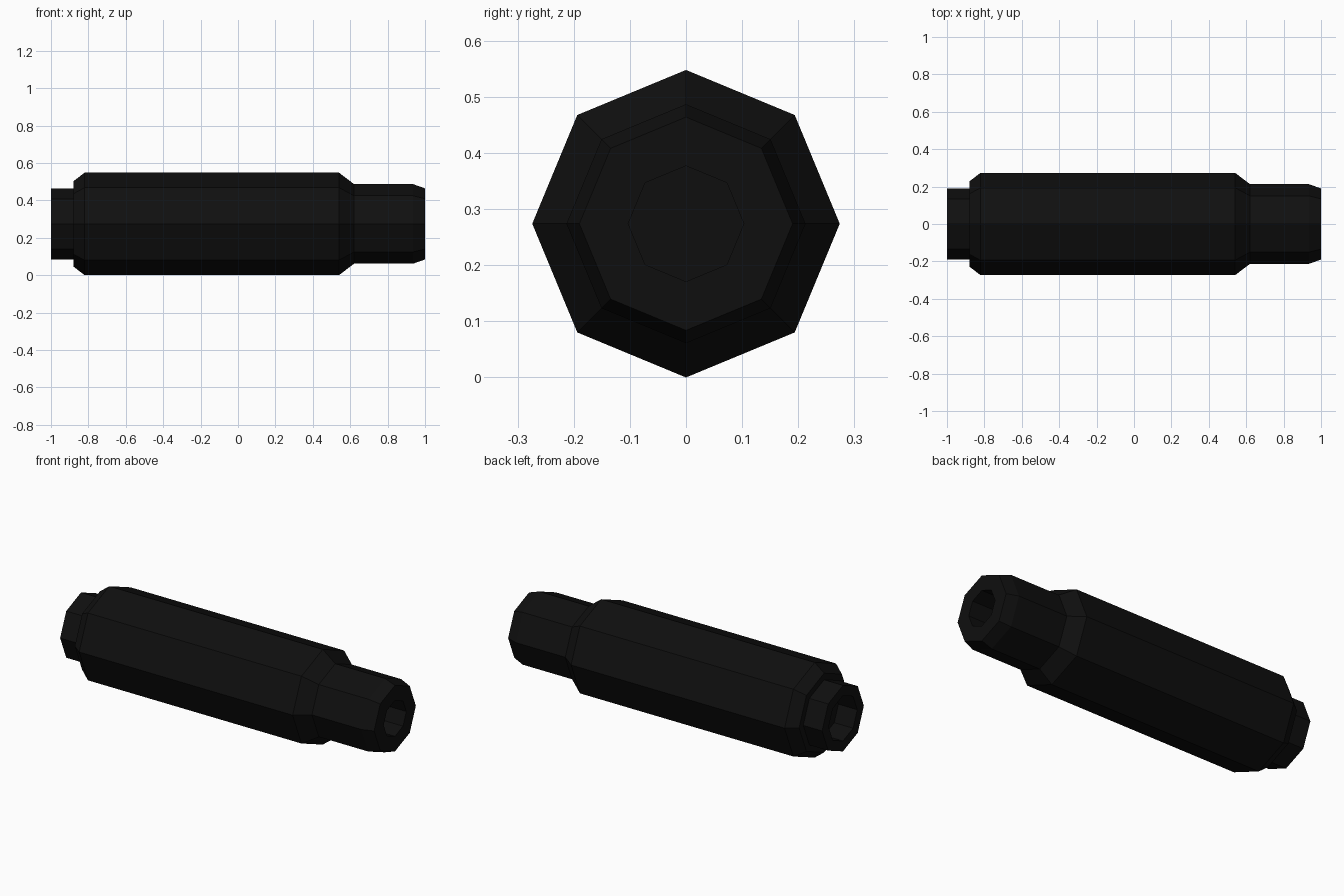
import bpy
import bmesh
from math import sin, cos, pi

cube = bpy.data.objects.get("Cube")
if cube:
    bpy.data.objects.remove(cube, do_unlink=True)

SIDES = 8
AXIS_HEIGHT = 0.274

black = bpy.data.materials.new("matte black")
black.use_nodes = True
colour = (0.0048, 0.0048, 0.0048, 1)
black.diffuse_color = colour
bsdf = black.node_tree.nodes["Principled BSDF"]
bsdf.inputs["Base Color"].default_value = colour
bsdf.inputs["Roughness"].default_value = 0.8


def turned_part(name, profile):
    """Sweep (x, radius) points round the long axis and cap both ends."""
    bm = bmesh.new()
    rings = []
    for x, r in profile:
        angles = [2 * pi * i / SIDES for i in range(SIDES)]
        rings.append([bm.verts.new((x, r * cos(a), r * sin(a))) for a in angles])
    for a, b in zip(rings, rings[1:]):
        for i in range(SIDES):
            j = (i + 1) % SIDES
            bm.faces.new((a[i], a[j], b[j], b[i]))
    bm.faces.new(rings[0])
    bm.faces.new(rings[-1])
    bmesh.ops.recalc_face_normals(bm, faces=bm.faces)
    mesh = bpy.data.meshes.new(name)
    bm.to_mesh(mesh)
    bm.free()
    mesh.materials.append(black)
    obj = bpy.data.objects.new(name, mesh)
    obj.location.z = AXIS_HEIGHT
    bpy.context.collection.objects.link(obj)
    return obj


# Rear socket, collar, main tube, tapered neck and front bore in one profile
rear_socket = [(-0.88, 0.13), (-1.0, 0.13)]
rear_collar = [(-1.0, 0.19), (-0.88, 0.19)]
main_tube = [(-0.88, 0.228), (-0.82, 0.274), (0.54, 0.274)]
front_neck = [(0.62, 0.213), (0.935, 0.213), (1.0, 0.19)]
front_bore = [(1.0, 0.103), (0.86, 0.103)]
turned_part("barrel_sleeve",
            rear_socket + rear_collar + main_tube + front_neck + front_bore)
